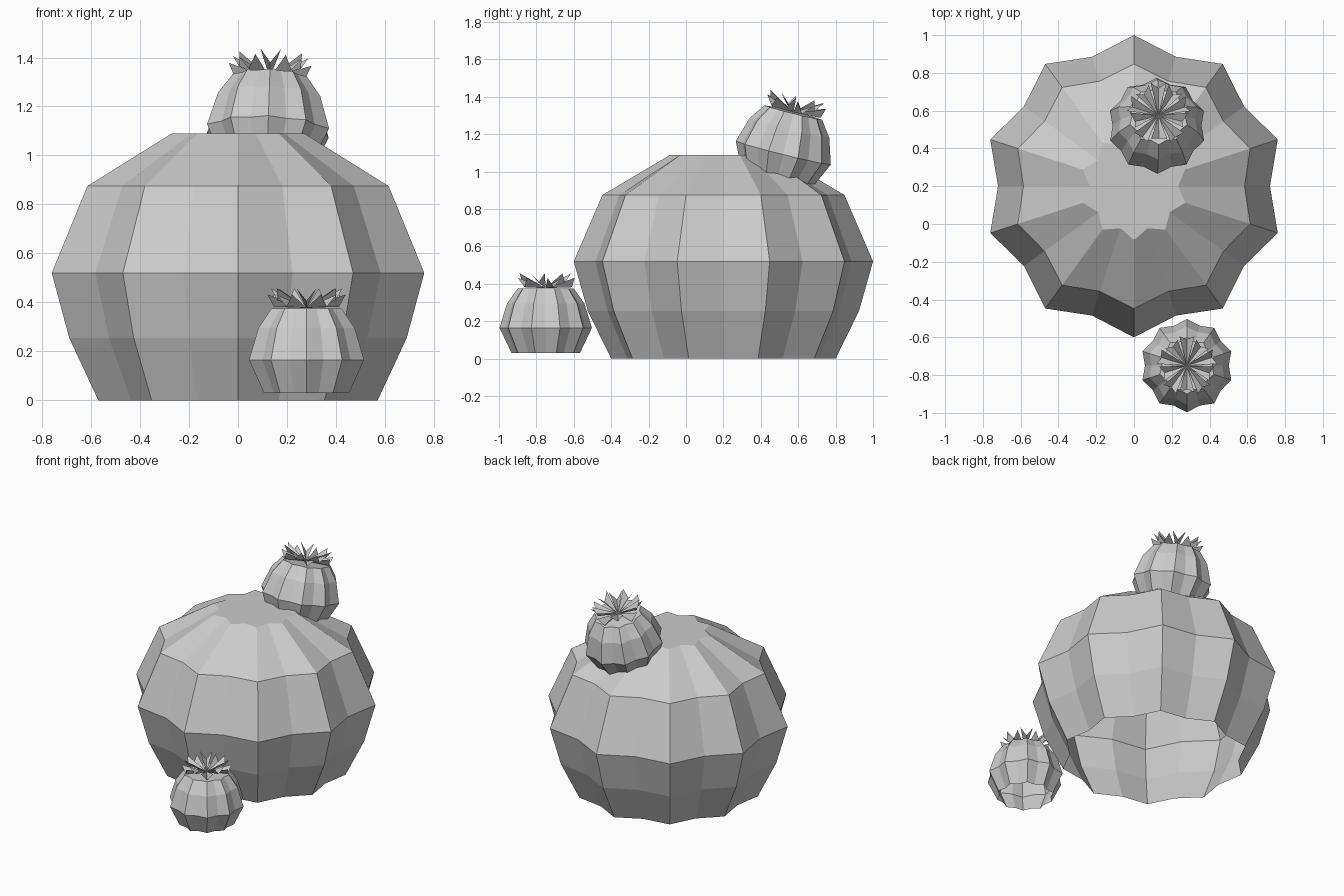
import bpy, bmesh
from math import sin, cos, pi, radians

if "Cube" in bpy.data.objects:
    bpy.data.objects.remove(bpy.data.objects["Cube"])

RIBS = 10


def make_object(name, bm, loc, rot, scale):
    mesh = bpy.data.meshes.new(name)
    bm.to_mesh(mesh)
    bm.free()
    obj = bpy.data.objects.new(name, mesh)
    obj.location, obj.rotation_euler, obj.scale = loc, rot, (scale,) * 3
    bpy.context.collection.objects.link(obj)
    return obj


def ribbed_body(name, profile, loc, rot=(0, 0, 0), scale=1):
    """Stack star-shaped rings (z, ridge radius, groove radius); open below, capped on top."""
    bm = bmesh.new()
    n = RIBS * 2
    rings = []
    for z, ridge, groove in profile:
        ring = []
        for i in range(n):
            a = pi / 2 + 2 * pi * i / n
            r = groove if i % 2 else ridge
            ring.append(bm.verts.new((r * cos(a), r * sin(a), z)))
        rings.append(ring)
    for low, high in zip(rings, rings[1:]):
        for i in range(n):
            j = (i + 1) % n
            bm.faces.new((low[i], low[j], high[j], high[i]))
    bm.faces.new(rings[-1])
    return make_object(name, bm, loc, rot, scale)


def flower(name, base_z, loc, rot=(0, 0, 0), scale=1):
    """Ring of folded petals, alternately tall and low, rising from the centre."""
    bm = bmesh.new()
    for i in range(RIBS):
        a = -pi / 2 + 2 * pi * i / RIBS
        height, reach, half = (0.08, 0.14, 0.04) if i % 2 == 0 else (0.055, 0.155, 0.04)

        def point(r, side, z):
            return bm.verts.new((r * cos(a) - side * sin(a),
                                 r * sin(a) + side * cos(a), base_z + z))
        root = point(0.0, 0, 0.0)
        keel = point(reach - 0.015, 0, height - 0.05)
        left = point(reach, half, height)
        right = point(reach, -half, height)
        bm.faces.new((root, keel, left))
        bm.faces.new((root, right, keel))
    return make_object(name, bm, loc, rot, scale)


# Large ribbed cactus
ribbed_body("large_cactus",
            [(0, 0.60, 0.54), (0.255, 0.725, 0.652), (0.52, 0.80, 0.72),
             (0.875, 0.647, 0.585), (1.09, 0.284, 0.234)],
            (0, 0.2, 0))

# Two small flowering cacti: one in front, one leaning on top
small_profile = [(-0.135, 0.183, 0.163), (0, 0.247, 0.222),
                 (0.13, 0.207, 0.187), (0.21, 0.15, 0.132)]
placements = {
    "front": ((0.28, -0.75, 0.165), (0, 0, 0), 1.0),
    "top": ((0.122, 0.52, 1.10), (radians(-14), radians(2), 0), 1.06),
}
for label, (loc, rot, scale) in placements.items():
    ribbed_body(label + "_cactus", small_profile, loc, rot, scale)
    flower(label + "_flower", 0.212, loc, rot, scale)
